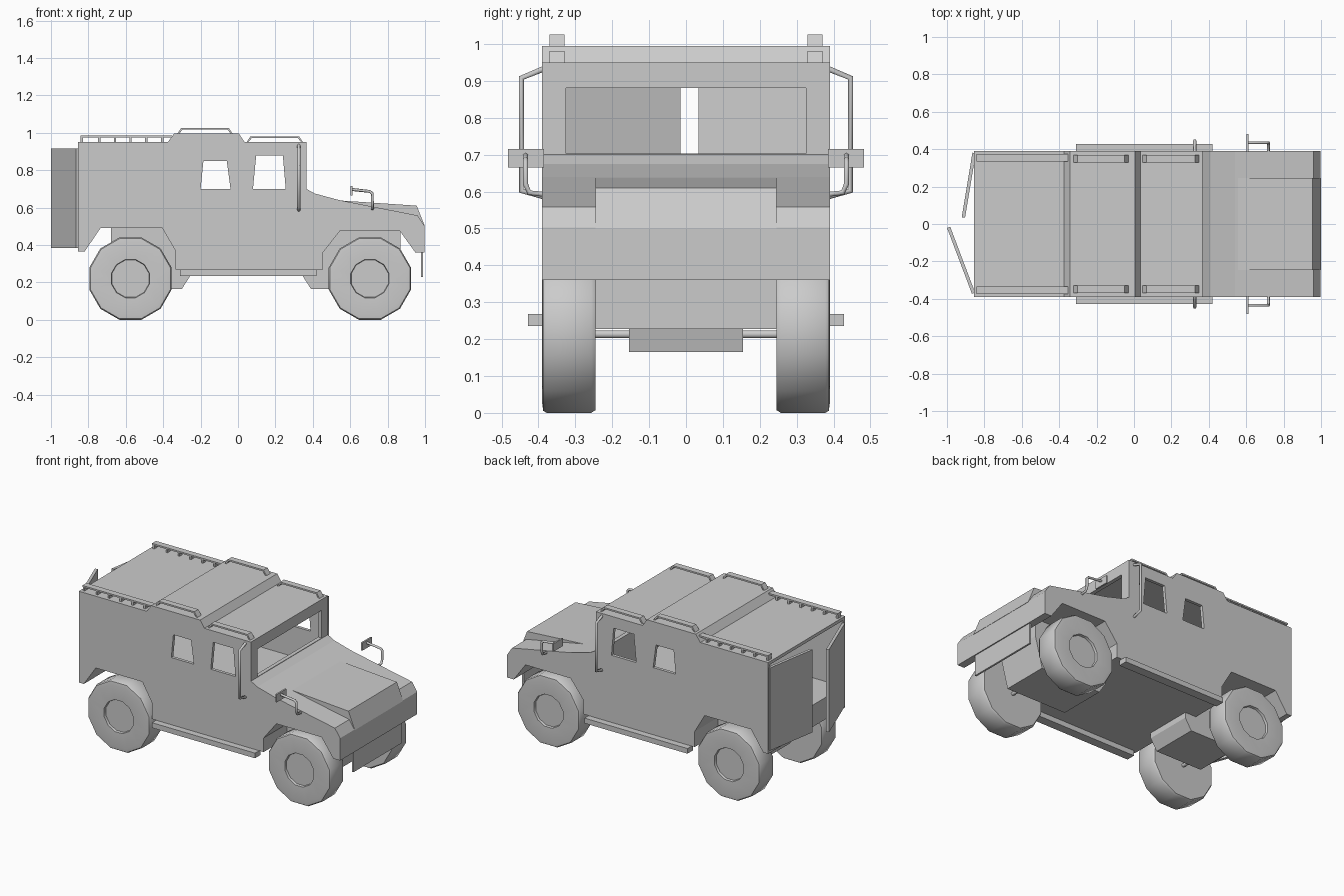
import bpy, bmesh, math
from mathutils import Vector, Matrix

if "Cube" in bpy.data.objects:
    bpy.data.objects.remove(bpy.data.objects["Cube"])


def finish(name, bm, mirror=False):
    bmesh.ops.remove_doubles(bm, verts=bm.verts, dist=1e-5)
    bmesh.ops.recalc_face_normals(bm, faces=bm.faces)
    me = bpy.data.meshes.new(name)
    bm.to_mesh(me)
    bm.free()
    ob = bpy.data.objects.new(name, me)
    bpy.context.collection.objects.link(ob)
    if mirror:
        add_mirror(ob)
    return ob


def add_mirror(ob):
    m = ob.modifiers.new("mirror", 'MIRROR')
    m.use_axis = (False, True, False)


def prism(name, pts, y0, y1, mirror=False):
    """Side profile in x/z, extruded along y."""
    bm = bmesh.new()
    f = bm.faces.new([bm.verts.new((x, y0, z)) for x, z in pts])
    r = bmesh.ops.extrude_face_region(bm, geom=[f])
    bmesh.ops.translate(bm, vec=(0, y1 - y0, 0),
                        verts=[v for v in r["geom"] if isinstance(v, bmesh.types.BMVert)])
    return finish(name, bm, mirror)


def box(name, x, y, z, mirror=False):
    return prism(name, [(x[0], z[0]), (x[1], z[0]), (x[1], z[1]), (x[0], z[1])], y[0], y[1], mirror)


def tube(name, pts, r, mirror=True):
    cu = bpy.data.curves.new(name, 'CURVE')
    cu.dimensions = '3D'
    cu.bevel_depth = r
    cu.bevel_resolution = 1
    cu.use_fill_caps = True
    s = cu.splines.new('POLY')
    s.points.add(len(pts) - 1)
    for p, c in zip(s.points, pts):
        p.co = (*c, 1)
    ob = bpy.data.objects.new(name, cu)
    bpy.context.collection.objects.link(ob)
    if mirror:
        add_mirror(ob)
    return ob


def cut(target, cutter):
    cutter.hide_render = True
    cutter.hide_viewport = False
    cutter.display_type = 'WIRE'
    m = target.modifiers.new("cut", 'BOOLEAN')
    m.operation = 'DIFFERENCE'
    m.solver = 'EXACT'
    m.object = cutter
    # bake the cut and drop the helper
    me = bpy.data.meshes.new_from_object(target.evaluated_get(bpy.context.evaluated_depsgraph_get()))
    target.modifiers.clear()
    target.data = me
    bpy.data.objects.remove(cutter)


# body shell with wheel arches, stepped roof and sloping hood
W = 0.39
body = prism("body", [
    (-0.855, 0.365), (-0.855, 0.95), (-0.375, 0.95), (-0.342, 0.995), (0.005, 0.995), (0.035, 0.95),
    (0.365, 0.95), (0.365, 0.70), (0.41, 0.675), (0.54, 0.64), (0.96, 0.558), (0.997, 0.503),
    (0.997, 0.36), (0.948, 0.36), (0.865, 0.475), (0.545, 0.475), (0.455, 0.36), (0.455, 0.27),
    (-0.335, 0.27), (-0.335, 0.37), (-0.405, 0.49), (-0.735, 0.49), (-0.82, 0.365)], -W, W)

# hollow cabin open at the back, windscreen opening, side windows
cut(body, box("cabin_cutter", (-0.9, 0.34), (-0.37, 0.37), (0.505, 0.93)))
cut(body, box("windscreen_cutter", (0.3, 0.4), (-0.325, 0.325), (0.703, 0.88)))
cut(body, prism("rear_window_cutter",
                [(-0.20, 0.70), (-0.04, 0.70), (-0.06, 0.85), (-0.185, 0.85)], -0.6, 0.6))
cut(body, prism("front_window_cutter",
                [(0.08, 0.70), (0.255, 0.70), (0.24, 0.877), (0.097, 0.877)], -0.6, 0.6))

# raised hood centre and front skid plate
prism("hood_bulge", [(0.54, 0.638), (0.955, 0.61), (0.999, 0.5), (0.9, 0.5)], -0.245, 0.245)
box("front_skid_plate", (0.978, 0.99), (-0.245, 0.245), (0.228, 0.37))

# underbody drive housings
prism("front_drive_housing", [(0.87, 0.48), (0.87, 0.36), (0.82, 0.165), (0.39, 0.165),
                              (0.345, 0.235), (0.345, 0.3), (0.45, 0.48)], -0.155, 0.155)
prism("rear_drive_housing", [(-0.68, 0.495), (-0.68, 0.3), (-0.63, 0.165), (-0.30, 0.165),
                             (-0.255, 0.235), (-0.255, 0.3), (-0.35, 0.495)], -0.155, 0.155)

# running boards
box("running_board", (-0.31, 0.42), (0.37, 0.428), (0.235, 0.268), True)

# wheels (12-sided lathe) and axles
R = 0.22 / math.cos(math.radians(15))
tyre = [(0, 0.372), (0.103, 0.372), (0.106, 0.387), (0.2, 0.39), (R - 0.006, 0.387), (R, 0.378),
        (R, 0.257), (R - 0.008, 0.245), (0.1, 0.245), (0, 0.245)]
for end, cx in (("front", 0.705), ("rear", -0.575)):
    bm = bmesh.new()
    c = Vector((cx, 0, 0.22))
    vs = [bm.verts.new((cx, y, 0.22 + r)) for r, y in tyre]
    es = [bm.edges.new(p) for p in zip(vs, vs[1:])]
    bmesh.ops.rotate(bm, verts=vs, cent=c, matrix=Matrix.Rotation(math.radians(15), 3, 'Y'))
    bmesh.ops.spin(bm, geom=vs + es, cent=c, axis=(0, 1, 0), angle=2 * math.pi, steps=12)
    wheel = finish(end + "_wheels", bm, True)
    bpy.ops.object.select_all(action='DESELECT')
    wheel.select_set(True)
    bpy.context.view_layer.objects.active = wheel
    bpy.ops.object.shade_smooth_by_angle(angle=math.radians(35))
    tube(end + "_axle", [(cx, -0.3, 0.213), (cx, 0.3, 0.213)], 0.012, False)


# open rear doors, each a thin slab between hinge and free edge
def door(name, hinge, free):
    a, b = Vector(hinge), Vector(free)
    n = (b - a).orthogonal().normalized() * 0.009
    bm = bmesh.new()
    f = bm.faces.new([bm.verts.new((*p, 0.385)) for p in (a + n, b + n, b - n, a - n)])
    r = bmesh.ops.extrude_face_region(bm, geom=[f])
    bmesh.ops.translate(bm, vec=(0, 0, 0.53),
                        verts=[v for v in r["geom"] if isinstance(v, bmesh.types.BMVert)])
    finish(name, bm)


door("left_rear_door", (-0.855, 0.38), (-0.912, 0.035))
door("right_rear_door", (-0.858, -0.37), (-0.991, -0.018))


# roof rails: two bent bars and a rear bar on posts
def bent_rail(name, x0, x1, z):
    t, h = 0.01, 0.032
    prism(name, [(x0, z), (x0 + 0.022, z + h), (x1 - 0.022, z + h), (x1, z),
                 (x1 - t, z), (x1 - 0.022 - t * 0.6, z + h - t),
                 (x0 + 0.022 + t * 0.6, z + h - t), (x0 + t, z)], 0.33, 0.37, True)


bent_rail("middle_roof_rail", -0.325, -0.028, 0.994)
bent_rail("front_roof_rail", 0.045, 0.348, 0.949)
box("rear_roof_rail", (-0.842, -0.352), (0.333, 0.373), (0.974, 0.984), True)
for x in (-0.835, -0.742, -0.657, -0.575, -0.490, -0.405):
    box("rear_rail_post", (x - 0.006, x + 0.006), (0.337, 0.369), (0.945, 0.978), True)

# grab bars beside the windscreen
tube("grab_bar", [(0.325, 0.38, 0.935), (0.325, 0.446, 0.908), (0.325, 0.446, 0.602),
                  (0.325, 0.38, 0.585)], 0.009)

# wing mirrors
tube("mirror_arm", [(0.718, 0.38, 0.592), (0.718, 0.425, 0.597), (0.718, 0.435, 0.62),
                    (0.718, 0.435, 0.675), (0.705, 0.435, 0.686), (0.606, 0.435, 0.697)], 0.008)
box("mirror_head", (0.602, 0.612), (0.385, 0.482), (0.665, 0.715), True)
